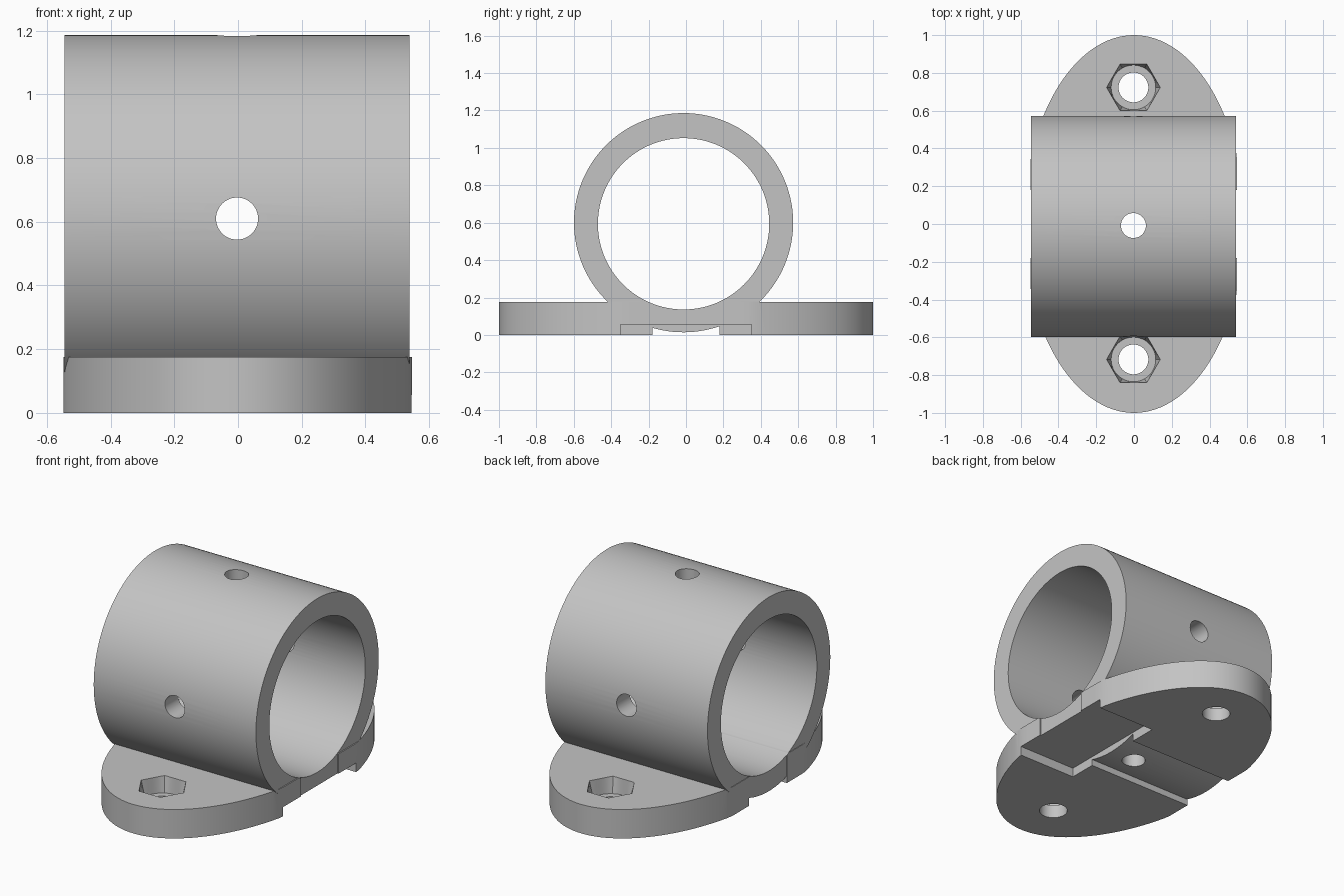
import bpy, bmesh, math
from mathutils import Matrix, Vector

if "Cube" in bpy.data.objects:
    bpy.data.objects.remove(bpy.data.objects["Cube"], do_unlink=True)

grey = bpy.data.materials.new("plain_grey")
grey.use_nodes = True
colour = (0.55, 0.55, 0.55, 1)
grey.diffuse_color = colour
grey.node_tree.nodes["Principled BSDF"].inputs["Base Color"].default_value = colour

CX, CY, CZ = -0.003, -0.013, 0.6     # middle of the tube
TOP = 0.175                          # top of the flange
SLOT = 0.18                          # half width of the underside slot


def loft(name, rings, matrix=Matrix()):
    """Closed solid through rings of equal point count."""
    bm = bmesh.new()
    loops = [[bm.verts.new(matrix @ Vector(p)) for p in ring] for ring in rings]
    n = len(loops[0])
    for low, high in zip(loops, loops[1:]):
        for i in range(n):
            j = (i + 1) % n
            bm.faces.new((low[i], low[j], high[j], high[i]))
    bm.faces.new(loops[0][::-1])
    bm.faces.new(loops[-1])
    bmesh.ops.recalc_face_normals(bm, faces=bm.faces)
    mesh = bpy.data.meshes.new(name)
    bm.to_mesh(mesh)
    bm.free()
    mesh.materials.append(grey)
    obj = bpy.data.objects.new(name, mesh)
    bpy.context.scene.collection.objects.link(obj)
    return obj


def ring(radius, z, n):
    """Ring at height z; radius is a number or a function of the angle."""
    out = []
    for i in range(n):
        t = math.tau * i / n
        r = radius(t) if callable(radius) else radius
        out.append((r * math.cos(t), r * math.sin(t), z))
    return out


def cylinder(name, radius, low, high, centre, axis="Z", n=48):
    turn = {"X": Matrix.Rotation(math.pi / 2, 4, "Y"),
            "Y": Matrix.Rotation(-math.pi / 2, 4, "X"),
            "Z": Matrix()}[axis]
    return loft(name, [ring(radius, low, n), ring(radius, high, n)],
                Matrix.Translation(centre) @ turn)


def box(name, x, y, z):
    return loft(name, [[(x[0], y[0], h), (x[1], y[0], h),
                        (x[1], y[1], h), (x[0], y[1], h)] for h in z])


def combine(target, other, operation="DIFFERENCE"):
    """Apply a boolean and discard the second solid."""
    mod = target.modifiers.new("boolean", "BOOLEAN")
    mod.object, mod.operation, mod.solver = other, operation, "EXACT"
    bpy.context.view_layer.objects.active = target
    bpy.ops.object.modifier_apply(modifier=mod.name)
    bpy.data.objects.remove(other, do_unlink=True)


# Oval flange with flat-trimmed sides
def oval(z):
    return [(max(-0.548, min(0.546, 0.585 * x)), y, z) for x, y, _ in ring(1, z, 128)]


mount = loft("tube_mount", [oval(0), oval(TOP)])
combine(mount, box("slot_cutter", (-1, 1), (-SLOT, SLOT), (-0.1, 0.3)))

# Tube barrel and its bore
centre = (CX, CY, CZ)
combine(mount, cylinder("barrel", 0.586, -0.542, 0.542, centre, "X", 128), "UNION")
combine(mount, cylinder("bore_cutter", 0.458, -1, 1, (CX, CY, CZ - 0.006), "X", 128))

# Shallow pocket under one end
combine(mount, box("pocket_cutter", (0.16, 1), (-0.35, 0.35), (-0.1, 0.056)))

# Cross holes through the barrel
combine(mount, cylinder("side_hole_cutter", 0.066, -1, 1, (CX, 0, 0.61), "Y"))
combine(mount, cylinder("vertical_hole_cutter", 0.066, -1, 2, (CX, -0.008, 0)))


# Bolt holes with hexagonal nut seats that narrow to a round floor
def hexagon(t):
    return 0.123 / math.cos(t % (math.pi / 3) - math.pi / 6)


for y in (0.723, -0.717):
    place = Matrix.Translation((CX, y, 0))
    seat = [ring(0.118, 0.08, 48), ring(hexagon, TOP, 48), ring(hexagon, 0.25, 48)]
    combine(mount, loft("nut_seat_cutter", seat, place))
    combine(mount, cylinder("bolt_hole_cutter", 0.079, -0.1, 0.3, (CX, y, 0)))

# Smooth curved walls, sharp edges
bpy.ops.object.select_all(action="DESELECT")
mount.select_set(True)
bpy.context.view_layer.objects.active = mount
bpy.ops.object.shade_smooth_by_angle(angle=math.radians(25))
